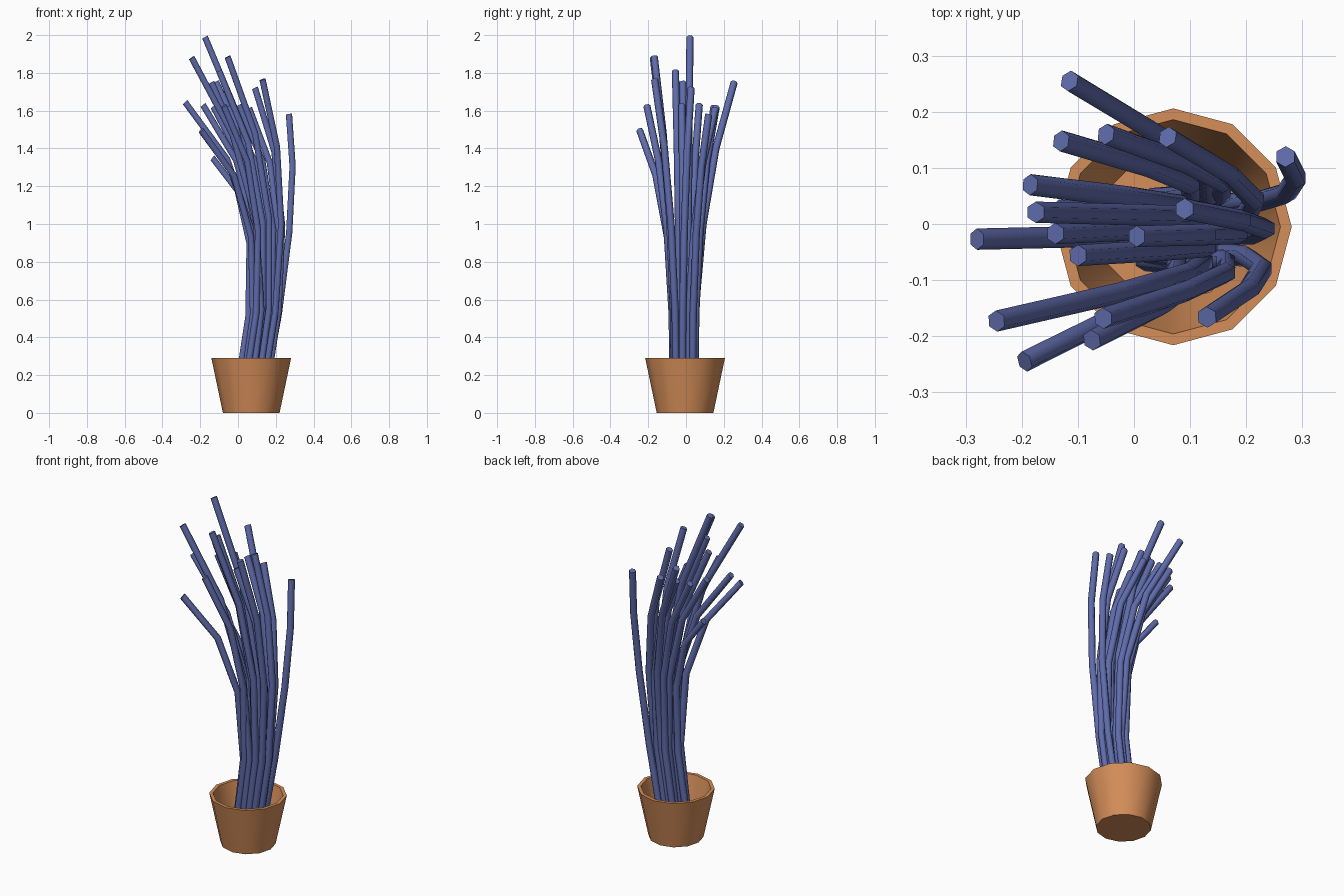
import bpy, bmesh, math
from mathutils import Vector

if "Cube" in bpy.data.objects:
    bpy.data.objects.remove(bpy.data.objects["Cube"])

def material(name, rgb):
    m = bpy.data.materials.new(name)
    m.diffuse_color = (*rgb, 1)
    m.use_nodes = True
    m.node_tree.nodes["Principled BSDF"].inputs["Base Color"].default_value = m.diffuse_color
    return m

def ring_mesh(name, rings, mat, angle):
    """Skin a list of equal rings, cap both ends."""
    bm = bmesh.new()
    loops = [[bm.verts.new(p) for p in ring] for ring in rings]
    n = len(loops[0])
    for a, b in zip(loops, loops[1:]):
        for i in range(n):
            j = (i + 1) % n
            bm.faces.new((a[i], a[j], b[j], b[i]))
    bm.faces.new(loops[0][::-1])
    bm.faces.new(loops[-1])
    bmesh.ops.recalc_face_normals(bm, faces=bm.faces)
    me = bpy.data.meshes.new(name)
    bm.to_mesh(me)
    bm.free()
    me.materials.append(mat)
    ob = bpy.data.objects.new(name, me)
    bpy.context.collection.objects.link(ob)
    bpy.ops.object.select_all(action='DESELECT')
    ob.select_set(True)
    bpy.context.view_layer.objects.active = ob
    bpy.ops.object.shade_smooth_by_angle(angle=math.radians(angle))
    return ob

def circle(center, u, v, r, n):
    return [center + r * (math.cos(2 * math.pi * i / n) * u + math.sin(2 * math.pi * i / n) * v)
            for i in range(n)]

clay = material("clay", (0.66, 0.27, 0.10))
blue = material("stem_blue", (0.115, 0.15, 0.41))
X, Y = Vector((1, 0, 0)), Vector((0, 1, 0))

# Pot: outer wall, rim, inner wall, floor
profile = [(0.150, 0), (0.211, 0.29), (0.191, 0.29), (0.134, 0.02)]
ring_mesh("pot", [circle(Vector((0.07, -0.005, z)), X, Y, r, 12) for r, z in profile], clay, 35)

# Stems: root x, y and tip x, y, z
stems = [
    (.06, .035, -.115, .255, 1.75), (.03, .045, -.13, .148, 1.62),
    (.08, .045, -.05, .16, 1.62), (.12, .005, .06, .155, 1.61),
    (.125, .033, .27, .12, 1.58), (.03, .02, -.185, .07, 1.63),
    (.07, .01, -.175, .021, 1.99), (.135, -.02, .09, .027, 1.72),
    (.04, -.015, -.28, -.027, 1.645), (.02, .0, -.14, -.017, 1.75),
    (.10, -.015, .005, -.022, 1.63), (.06, -.035, -.10, -.056, 1.81),
    (.06, -.06, -.245, -.173, 1.88), (.01, -.05, -.195, -.245, 1.495),
    (.09, -.06, -.055, -.168, 1.885), (.02, -.065, -.075, -.207, 1.625),
    (.115, -.05, .13, -.166, 1.765), (-.02, -.005, -.135, .025, 1.35),
]
SEGMENTS, SIDES, RADIUS = 4, 6, 0.019
for k, (rx, ry, tx, ty, tz) in enumerate(stems, 1):
    p0 = Vector((rx, ry, 0.02))
    p1 = Vector((rx + 0.22, ry, 1.11))
    p2 = Vector((tx, ty, tz))
    rings = []
    for s in range(SEGMENTS + 1):
        t = s / SEGMENTS
        pos = (1 - t) ** 2 * p0 + 2 * t * (1 - t) * p1 + t * t * p2
        tan = ((1 - t) * (p1 - p0) + t * (p2 - p1)).normalized()
        u = (Y - tan * Y.dot(tan)).normalized()
        rings.append(circle(pos, u, tan.cross(u), RADIUS, SIDES))
    ring_mesh(f"stem_{k:02d}", rings, blue, 62)
